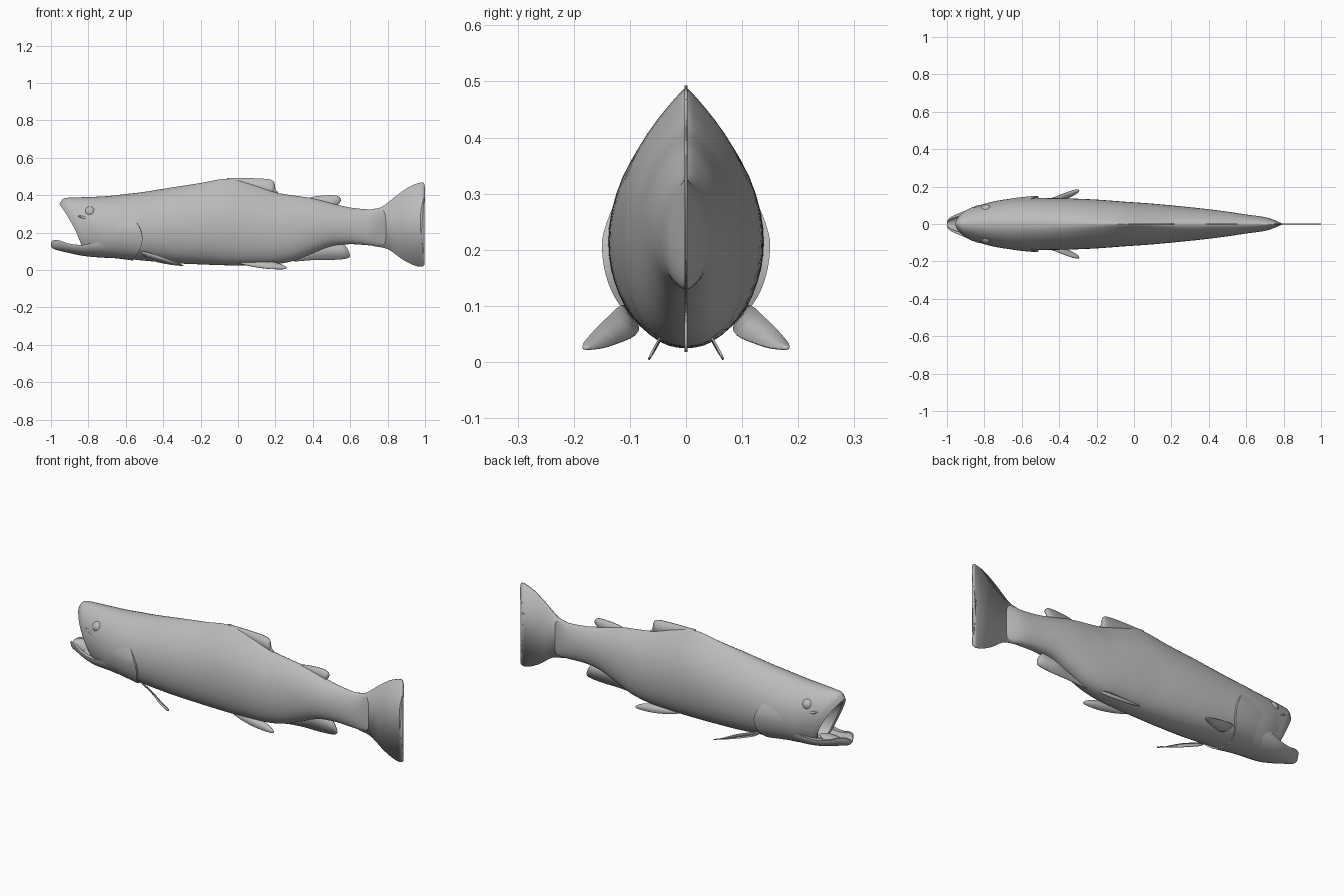
import bpy, bmesh, math
from mathutils import Vector

if "Cube" in bpy.data.objects:
    bpy.data.objects.remove(bpy.data.objects["Cube"], do_unlink=True)

grey = bpy.data.materials.new("plain grey")
grey.use_nodes = True
COLOUR = (0.5, 0.5, 0.5, 1)
grey.diffuse_color = COLOUR
grey.node_tree.nodes["Principled BSDF"].inputs["Base Color"].default_value = COLOUR


def finish(name, bm, angle=40):
    bmesh.ops.recalc_face_normals(bm, faces=bm.faces)
    mesh = bpy.data.meshes.new(name)
    bm.to_mesh(mesh)
    bm.free()
    mesh.materials.append(grey)
    ob = bpy.data.objects.new(name, mesh)
    bpy.context.collection.objects.link(ob)
    bpy.ops.object.select_all(action="DESELECT")
    ob.select_set(True)
    bpy.context.view_layer.objects.active = ob
    bpy.ops.object.shade_smooth_by_angle(angle=math.radians(angle))
    return ob


def spline(pts, u, closed=False):
    """Smooth curve through points; whole values of u hit the points."""
    n = len(pts)
    i = int(math.floor(u)) if closed else min(int(u), n - 2)
    t = u - i
    pick = (lambda k: pts[k % n]) if closed else (lambda k: pts[max(0, min(n - 1, k))])
    out = []
    for a, b, c, d in zip(pick(i - 1), pick(i), pick(i + 1), pick(i + 2)):
        out.append(b + 0.5 * t * (c - a + t * (2*a - 5*b + 4*c - d + t * (3*(b - c) + d - a))))
    return out


def loft(rings, closed=True, caps=True):
    bm = bmesh.new()
    rows = [[bm.verts.new(p) for p in ring] for ring in rings]
    n = len(rows[0])
    for r, q in zip(rows, rows[1:]):
        for j in range(n if closed else n - 1):
            k = (j + 1) % n
            bm.faces.new((r[j], r[k], q[k], q[j]))
    if caps:
        bm.faces.new(rows[0])
        bm.faces.new(rows[-1])
    return bm


# Body stations: top x, top z, bottom x, bottom z, half width, back sharpness
BODY = [
    (-.955, .352, -.83, .09, .083, .3),
    (-.935, .38, -.81, .08, .093, .2),
    (-.90, .387, -.78, .073, .102, .15),
    (-.80, .39, -.72, .066, .122, .1),
    (-.70, .395, -.65, .063, .134, .1),
    (-.60, .406, -.58, .058, .139, .15),
    (-.50, .418, -.50, .05, .139, .2),
    (-.35, .442, -.35, .037, .137, .3),
    (-.20, .465, -.20, .03, .131, .5),
    (-.05, .488, -.05, .025, .12, .7),
    (.08, .455, .08, .026, .111, .6),
    (.20, .415, .20, .031, .10, .4),
    (.30, .398, .30, .05, .09, .3),
    (.40, .383, .40, .09, .079, .3),
    (.50, .357, .50, .128, .066, .3),
    (.60, .334, .60, .138, .051, .2),
    (.70, .324, .70, .132, .037, .2),
    (.75, .326, .75, .13, .021, .2),
    (.79, .32, .79, .14, .003, .2),
]


def skin(u, theta):
    """Point on the body; theta 0 is the belly, pi is the back."""
    xt, zt, xb, zb, w, sharp = spline(BODY, u)
    s = ((1 - math.cos(theta)) / 2) ** 1.15
    y = w * math.sin(theta) * (1 - sharp * s ** 6)
    return Vector((xb + (xt - xb) * s ** 1.5, y, zb + (zt - zb) * s))


# Body with a hollow mouth
SIDES, STEPS = 48, 5
rings = [[skin(k / STEPS, 2 * math.pi * j / SIDES) for j in range(SIDES)]
         for k in range((len(BODY) - 1) * STEPS + 1)]
lip = rings[0]
centre = sum(lip, Vector()) / SIDES
for scale, depth in ((.86, .008), (.8, .06), (.45, .16)):
    rings.insert(0, [centre + (p - centre) * scale + Vector((depth, 0, 0)) for p in lip])
finish("body", loft(rings))

# Gill covers, lifted off the body towards a rounded rear edge
for side, name in ((1, "left"), (-1, "right")):
    rows = []
    for j in range(25):
        theta = 2.0 * j / 24
        s = ((1 - math.cos(theta)) / 2) ** 1.15
        edge = 5.9 - 6 * (s - .33) ** 2
        fade = min(1, (2.0 - theta) * 2.5)
        row = []
        for i in range(14):
            t = min(i / 12, 1)
            lift = -.03 + .11 * t * fade if i < 13 else -.06
            p = skin(3.2 + (edge - 3.2) * t, theta)
            row.append((p.x, side * p.y * (1 + lift), p.z - .07 * lift * (1 - s)))
        rows.append(row)
    finish(name + "_gill_cover", loft(rows, closed=False, caps=False))

# Lower jaw: a hollow scoop; x, bottom z, rim z, half width
JAW = [
    (-1.0, .125, .148, .014), (-.985, .112, .16, .034), (-.95, .102, .157, .052),
    (-.90, .09, .14, .071), (-.83, .076, .135, .093), (-.75, .068, .15, .108),
    (-.68, .07, .15, .11),
]
rings = []
for k in range((len(JAW) - 1) * 4 + 1):
    x, zb, zt, w = spline(JAW, k / 4)
    arc = [math.pi * j / 16 for j in range(17)]
    ring = [(x, w * math.cos(a), zt - (zt - zb) * math.sin(a)) for a in arc]
    ring += [(x, .72 * w * math.cos(a), zt - .45 * (zt - zb) * math.sin(a))
             for a in reversed(arc)]
    rings.append(ring)
finish("lower_jaw", loft(rings))


def ball(name, place, size, tilt=0):
    bm = bmesh.new()
    bmesh.ops.create_uvsphere(bm, u_segments=24, v_segments=14, radius=1)
    ob = finish(name, bm)
    ob.location, ob.scale, ob.rotation_euler = place, size, (0, tilt, 0)


ball("tongue", (-.88, 0, .118), (.07, .035, .014), -.1)
for side, name in ((1, "left"), (-1, "right")):
    ball(name + "_eye", (-.79, side * .073, .31), (.031, .031, .031))
    ball(name + "_cheek_ridge", (-.80, side * .091, .272), (.06, .011, .008), .3)


def fin(name, pts, thick=.005):
    bm = bmesh.new()
    outline = [spline(pts, k / 5, True) for k in range(len(pts) * 5)]
    bm.faces.new([bm.verts.new(p) for p in outline])
    bmesh.ops.triangulate(bm, faces=bm.faces)
    ob = finish(name, bm)
    mod = ob.modifiers.new("thickness", "SOLIDIFY")
    mod.thickness, mod.offset = thick, 0


def flat(pts):
    return [(x, 0, z) for x, z in pts]


# Fins on the centre line
fin("dorsal_fin", flat([(-.06, .486), (0, .491), (.1, .49), (.175, .483), (.196, .462),
                        (.197, .435), (.215, .41), (.18, .38), (.05, .42)]))
fin("adipose_fin", flat([(.38, .383), (.45, .398), (.525, .398), (.55, .38),
                         (.54, .355), (.5, .32), (.42, .34)]))
fin("anal_fin", flat([(.29, .05), (.4, .053), (.5, .054), (.575, .06), (.598, .075),
                      (.585, .115), (.55, .145), (.45, .16), (.36, .11)]))
fin("tail_fin", flat([(.70, .315), (.77, .338), (.85, .4), (.92, .447), (.98, .468),
                      (.997, .455), (.997, .4), (.98, .33), (.975, .24), (.984, .15),
                      (.997, .06), (.992, .022), (.95, .022), (.88, .056), (.8, .112),
                      (.70, .14), (.68, .23)]))

# Paired fins
PECTORAL = [(-.52, .11, .10), (-.42, .145, .075), (-.34, .176, .042), (-.297, .184, .026),
            (-.303, .165, .024), (-.37, .13, .031), (-.47, .085, .055)]
PELVIC = [(0, .045, .045), (.1, .043, .05), (.2, .048, .04), (.255, .06, .018),
          (.245, .066, .005), (.16, .065, .007), (.08, .058, .018), (.02, .05, .032)]
for side, name in ((1, "left"), (-1, "right")):
    for part, pts in (("pectoral", PECTORAL), ("pelvic", PELVIC)):
        fin(f"{name}_{part}_fin", [(x, side * y, z) for x, y, z in pts], .004)
